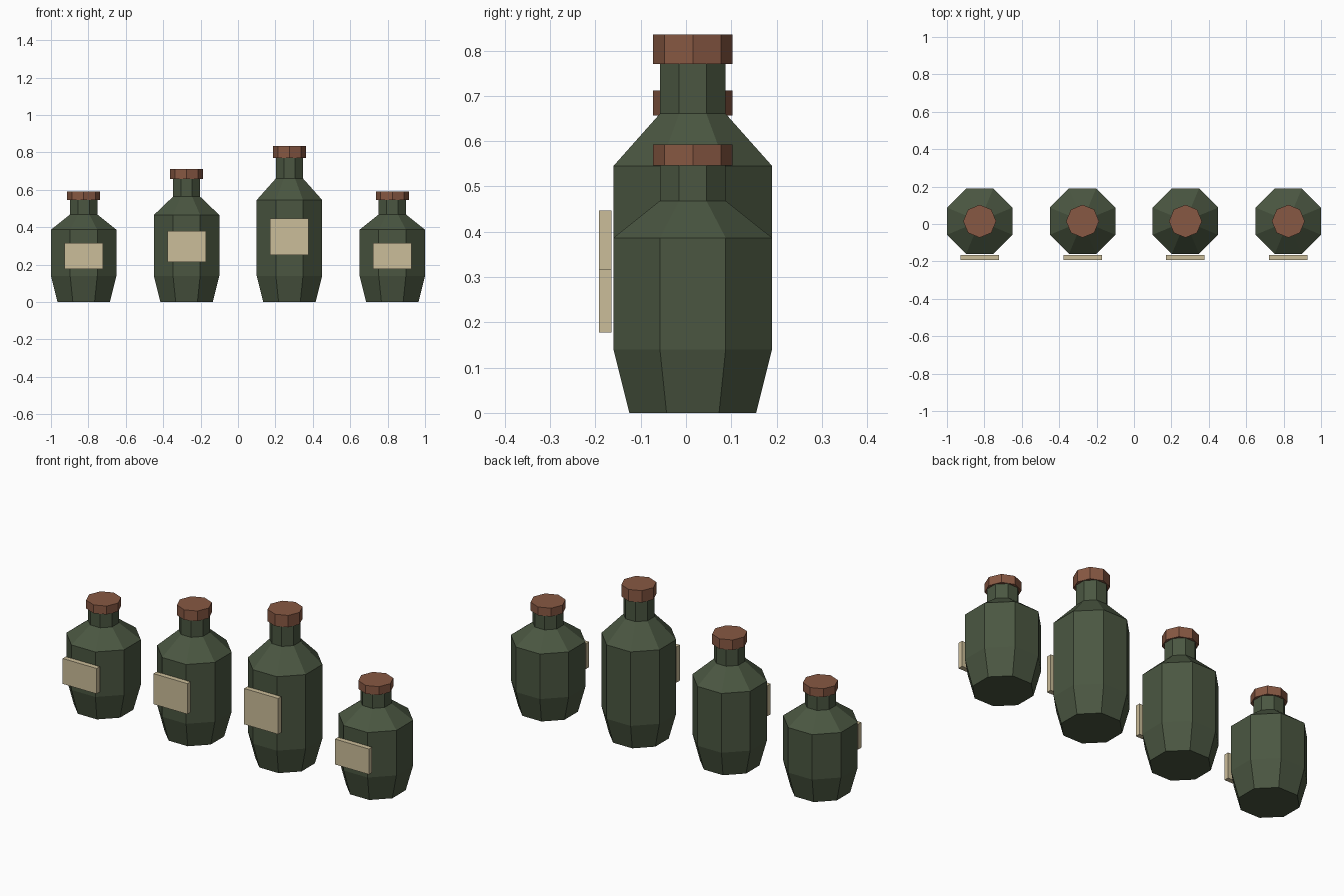
import bpy, bmesh, math
from mathutils import Matrix

if "Cube" in bpy.data.objects:
    bpy.data.objects.remove(bpy.data.objects["Cube"])


def material(name, rgb):
    m = bpy.data.materials.new(name)
    m.diffuse_color = (*rgb, 1)
    m.use_nodes = True
    m.node_tree.nodes["Principled BSDF"].inputs["Base Color"].default_value = m.diffuse_color
    return m


GREEN = material("green glass", (0.069, 0.094, 0.053))
BROWN = material("brown stopper", (0.245, 0.098, 0.056))
PAPER = material("cream label", (0.60, 0.51, 0.32))


def add_object(name, bm, mat, location):
    bmesh.ops.recalc_face_normals(bm, faces=bm.faces)
    mesh = bpy.data.meshes.new(name)
    bm.to_mesh(mesh)
    bm.free()
    mesh.materials.append(mat)
    obj = bpy.data.objects.new(name, mesh)
    obj.location = location
    bpy.context.collection.objects.link(obj)


def octagon_stack(profile, turn):
    """Closed eight-sided solid through (corner radius, height) pairs."""
    bm = bmesh.new()
    rings = [[bm.verts.new((r * math.cos(turn + k * math.pi / 4),
                            r * math.sin(turn + k * math.pi / 4), z))
              for k in range(8)] for r, z in profile]
    for low, high in zip(rings, rings[1:]):
        for k in range(8):
            n = (k + 1) % 8
            bm.faces.new((low[k], low[n], high[n], high[k]))
    bm.faces.new(rings[0])
    bm.faces.new(rings[-1])
    return bm


FLAT = 1 / math.cos(math.pi / 8)  # flat-to-centre distance -> corner radius
Y = 0.015

for i, (x, h) in enumerate([(-0.825, 0.592), (-0.275, 0.712),
                            (0.275, 0.835), (0.825, 0.592)], 1):
    # Bottle: tapered foot, straight body, sloped shoulder, neck
    profile = [(0.14, 0), (0.175, 0.14), (0.175, 0.653 * h),
               (0.0725, 0.791 * h), (0.0725, 0.93 * h)]
    bottle = octagon_stack([(r * FLAT, z) for r, z in profile], math.pi / 8)
    add_object(f"bottle_{i}", bottle, GREEN, (x, Y, 0))

    # Stopper, turned so that a corner faces forward
    stopper = octagon_stack([(0.088, 0.922 * h), (0.088, h)], 0)
    add_object(f"stopper_{i}", stopper, BROWN, (x, Y, 0))

    # Label plate standing just off the front
    label = bmesh.new()
    bmesh.ops.create_cube(label, size=1, matrix=Matrix.Diagonal((0.206, 0.027, 0.235 * h, 1)))
    add_object(f"label_{i}", label, PAPER, (x, -0.1785, 0.417 * h))
